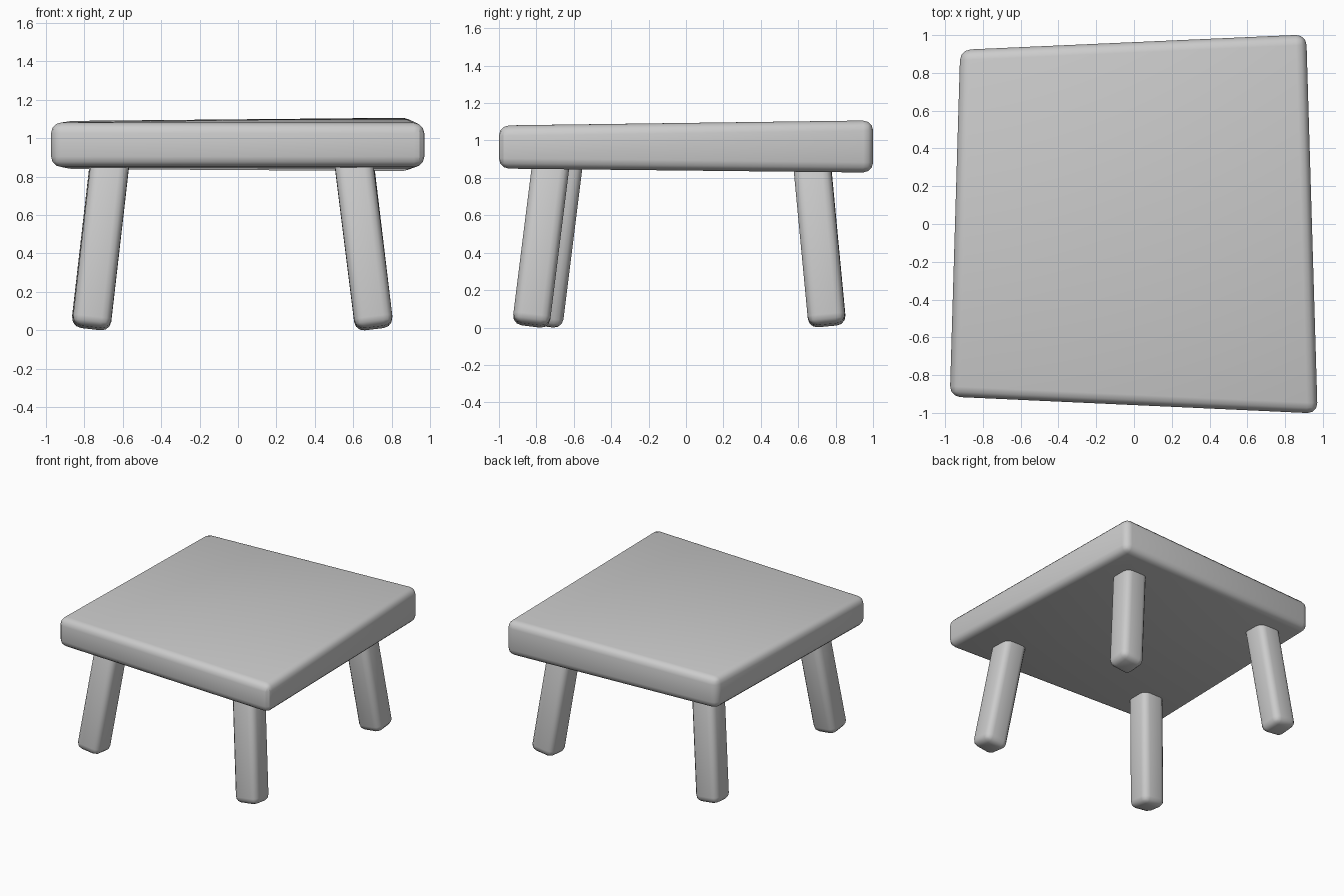
import bpy, bmesh
from mathutils import Vector, Matrix

if "Cube" in bpy.data.objects:
    bpy.data.objects.remove(bpy.data.objects["Cube"])


def finish(bm, name, bevel):
    """Turn a bmesh box into a smooth object with rounded edges."""
    bmesh.ops.recalc_face_normals(bm, faces=bm.faces)
    bmesh.ops.bevel(bm, geom=bm.edges[:], offset=bevel, segments=3,
                    profile=0.5, affect='EDGES')
    mesh = bpy.data.meshes.new(name)
    bm.to_mesh(mesh)
    bm.free()
    obj = bpy.data.objects.new(name, mesh)
    bpy.context.collection.objects.link(obj)
    bpy.ops.object.select_all(action='DESELECT')
    obj.select_set(True)
    bpy.context.view_layer.objects.active = obj
    bpy.ops.object.shade_smooth_by_angle()
    return obj


# Tabletop: a slightly uneven slab, each corner given as x, y, bottom, top
corners = [(-0.975, -0.914, 0.85, 1.082), (0.972, -1.003, 0.85, 1.08),
           (0.912, 1.003, 0.828, 1.108), (-0.92, 0.922, 0.84, 1.09)]
bm = bmesh.new()
low = [bm.verts.new((x, y, b)) for x, y, b, t in corners]
high = [bm.verts.new((x, y, t)) for x, y, b, t in corners]
bm.faces.new(low[::-1])
bm.faces.new(high)
for i in range(4):
    j = (i + 1) % 4
    bm.faces.new((low[i], low[j], high[j], high[i]))
finish(bm, "tabletop", 0.055)


# Legs: square posts splayed outwards, running up into the slab
def leg(name, foot, slope, width=0.2, length=0.93):
    axis = Vector((slope[0], slope[1], 1)).normalized()
    side = (Vector((1, 0, 0)) - axis * axis.x).normalized()
    turn = Matrix((side, axis.cross(side), axis)).transposed().to_4x4()
    base = Matrix.Translation((foot[0], foot[1], 0.012))
    bm = bmesh.new()
    bmesh.ops.create_cube(bm, size=1)
    bmesh.ops.translate(bm, verts=bm.verts, vec=(0, 0, 0.5))
    bmesh.ops.scale(bm, verts=bm.verts, vec=(width, width, length))
    bm.transform(base @ turn)
    finish(bm, name, 0.05)


leg("front_left_leg", (-0.765, -0.76), (0.115, 0.125))
leg("front_right_leg", (0.71, -0.83), (-0.125, 0.125))
leg("back_left_leg", (-0.77, 0.757), (0.115, -0.095))
leg("back_right_leg", (0.71, 0.755), (-0.12, -0.095))
